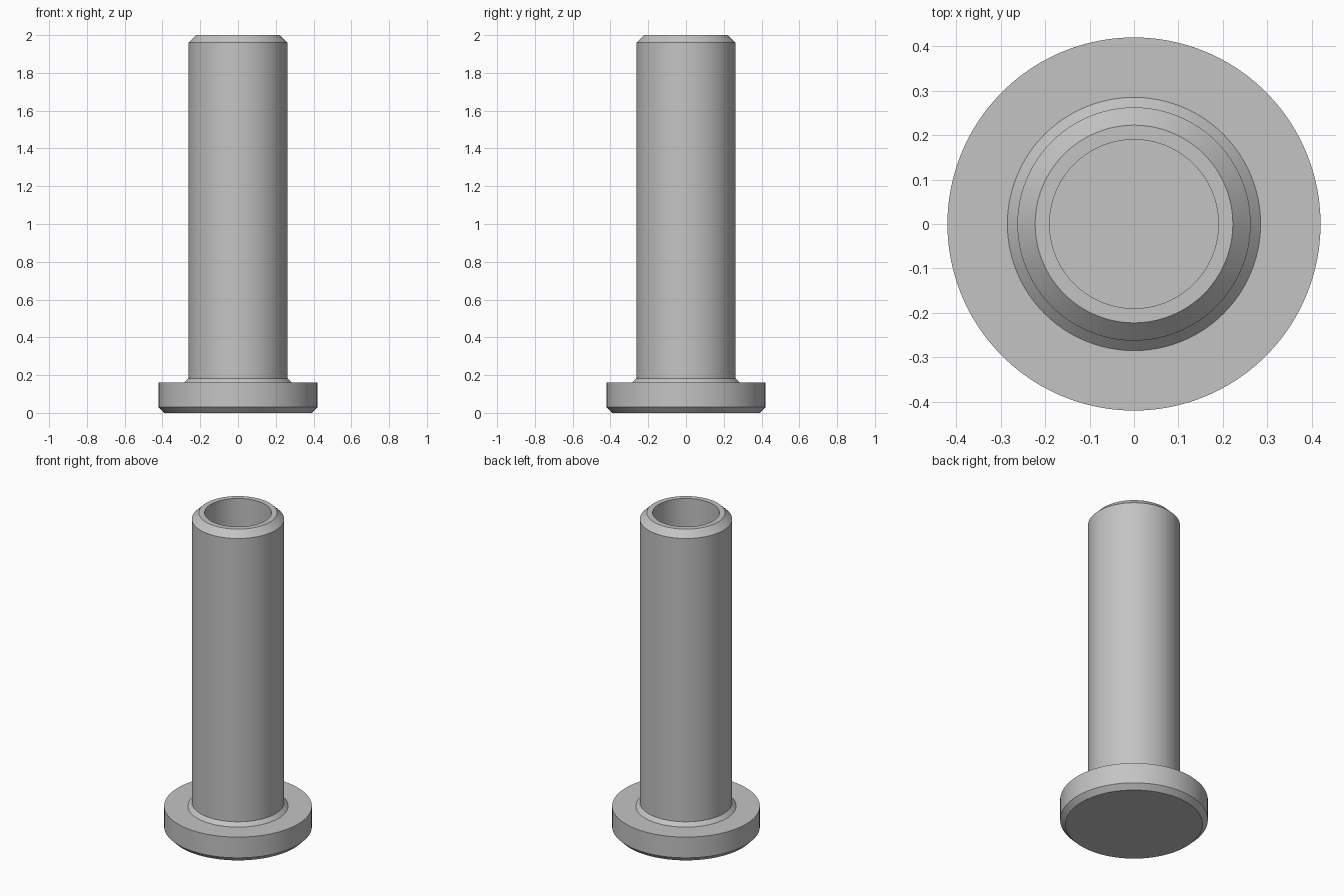
import bpy
import bmesh
import math

cube = bpy.data.objects.get("Cube")
if cube:
    bpy.data.objects.remove(cube, do_unlink=True)

SEGMENTS = 96
HEIGHT = 2.0
HEAD_R, HEAD_TOP, HEAD_BEVEL = 0.42, 0.16, 0.03
SHANK_R, TIP_BEVEL = 0.2625, 0.04
COLLAR = 0.0225
BORE_R, BORE_FLOOR = 0.19, 1.5

# Plain grey metal
steel = bpy.data.materials.new("grey_steel")
steel.use_nodes = True
grey = (0.55, 0.55, 0.55, 1.0)
steel.diffuse_color = grey
steel.node_tree.nodes["Principled BSDF"].inputs["Base Color"].default_value = grey


def lathe(name, profile):
    """Revolve a (radius, height) profile around z into a closed solid."""
    bm = bmesh.new()
    verts = [bm.verts.new((r, 0, z)) for r, z in profile]
    edges = [bm.edges.new(pair) for pair in zip(verts, verts[1:])]
    bmesh.ops.spin(bm, geom=verts + edges, cent=(0, 0, 0), axis=(0, 0, 1),
                   angle=math.tau, steps=SEGMENTS, use_duplicate=False)
    bmesh.ops.remove_doubles(bm, verts=bm.verts[:], dist=1e-4)
    bmesh.ops.recalc_face_normals(bm, faces=bm.faces[:])
    mesh = bpy.data.meshes.new(name)
    bm.to_mesh(mesh)
    bm.free()
    mesh.materials.append(steel)
    obj = bpy.data.objects.new(name, mesh)
    bpy.context.collection.objects.link(obj)
    bpy.ops.object.select_all(action='DESELECT')
    obj.select_set(True)
    bpy.context.view_layer.objects.active = obj
    bpy.ops.object.shade_smooth_by_angle(angle=math.radians(30))
    return obj


# Head with bevelled underside, conical collar, shank, bevelled tip, blind bore
lathe("hollow_rivet", [
    (0, 0),
    (HEAD_R - HEAD_BEVEL, 0),
    (HEAD_R, HEAD_BEVEL),
    (HEAD_R, HEAD_TOP),
    (SHANK_R + COLLAR, HEAD_TOP),
    (SHANK_R, HEAD_TOP + COLLAR),
    (SHANK_R, HEIGHT - TIP_BEVEL),
    (SHANK_R - TIP_BEVEL, HEIGHT),
    (BORE_R, HEIGHT),
    (BORE_R, BORE_FLOOR),
    (0, BORE_FLOOR),
])
